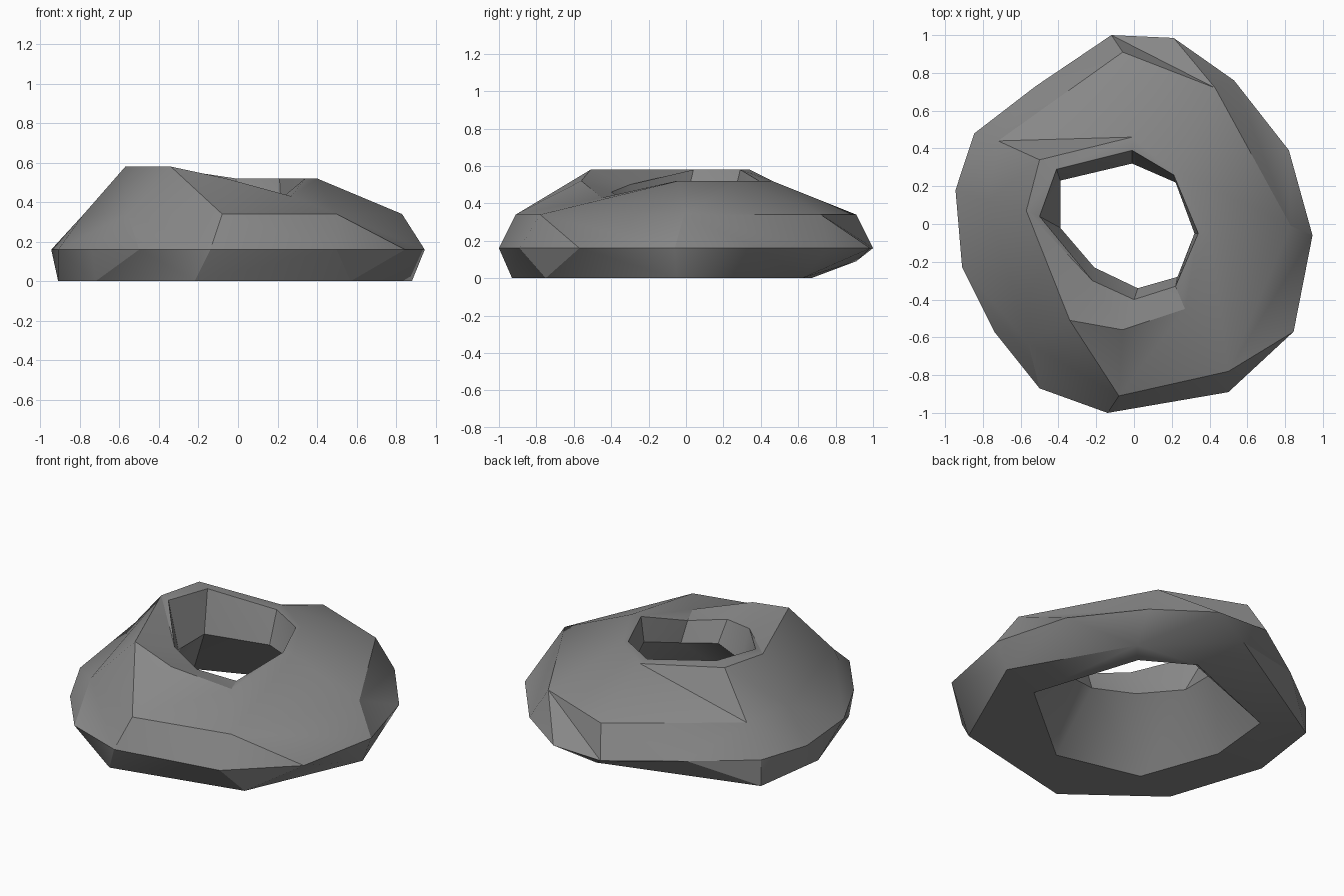
import bpy
import bmesh
import math

old = bpy.data.objects.get("Cube")
if old:
    bpy.data.objects.remove(old, do_unlink=True)

stone = bpy.data.materials.new("stone_grey")
stone.use_nodes = True
grey = (0.25, 0.25, 0.25, 1)
stone.diffuse_color = grey
shader = stone.node_tree.nodes["Principled BSDF"]
shader.inputs["Base Color"].default_value = grey
shader.inputs["Roughness"].default_value = 0.8

bm = bmesh.new()


def angle_of(vert):
    return math.atan2(vert.co.y, vert.co.x)


def add_ring(points, height=0.0):
    """Create one loop of vertices, ordered around the hole."""
    verts = []
    for point in points:
        level = point[2] if len(point) == 3 else height
        verts.append(bm.verts.new((point[0], point[1], level)))
    return sorted(verts, key=angle_of)


def unrolled_angle(ring, index):
    turns, place = divmod(index, len(ring))
    return angle_of(ring[place]) + turns * math.tau


def stitch(ring_a, ring_b):
    """Join two loops with triangles, walking both around together."""
    count_a, count_b = len(ring_a), len(ring_b)
    i = j = 0
    while i < count_a or j < count_b:
        a, b = ring_a[i % count_a], ring_b[j % count_b]
        step_a = j == count_b or (
            i < count_a
            and unrolled_angle(ring_a, i + 1) <= unrolled_angle(ring_b, j + 1)
        )
        if step_a:
            i += 1
            bm.faces.new((a, ring_a[i % count_a], b))
        else:
            j += 1
            bm.faces.new((a, ring_b[j % count_b], b))


def nearest(ring, x, y):
    return min(ring, key=lambda v: math.hypot(v.co.x - x, v.co.y - y))


def turn_edge(ring_a, spot_a, ring_b, spot_b):
    """Swap the diagonal between two facets."""
    edge = bm.edges.get((nearest(ring_a, *spot_a), nearest(ring_b, *spot_b)))
    if edge:
        bmesh.ops.rotate_edges(bm, edges=[edge])


# Underside: inner and outer outlines, the back edge lifted off the ground
base_inner = add_ring([
    (.6, -.15), (.39, .5), (.1, .67), (-.58, .4), (-.62, -.01),
    (-.45, -.48), (.06, -.6),
])
base_outer = add_ring([
    (.88, -.05), (.5, .62), (-.03, .91, .09), (-.845, .48),
    (-.91, .02), (-.72, -.55), (-.22, -.93), (.57, -.75),
])

# Widest outline
equator = add_ring([
    (.945, -.06), (.82, .39), (.53, .76), (.21, .985), (-.12, 1),
    (-.52, .73), (-.845, .48), (-.945, .18), (-.91, -.23),
    (-.74, -.57), (-.5, -.87), (-.14, -1), (.5, -.89), (.845, -.57),
], .16)

# Shoulder and uneven crest
shoulder = add_ring([
    (.83, -.01), (.43, .72), (-.06, .91), (-.72, .44),
    (-.78, .12), (-.56, -.63), (-.08, -.91), (.5, -.78),
], .34)
crest = add_ring([
    (.4, -.04), (.23, .28), (-.01, .46), (-.5, .34, .58),
    (-.57, .07, .58), (-.34, -.51, .58), (-.06, -.56), (.27, -.45, .43),
], .52)

# Lip of the hole and its narrow throat
lip = add_ring([
    (.34, -.05), (.21, .26), (-.01, .39), (-.41, .29, .58),
    (-.5, .04, .58), (-.22, -.3, .5), (0, -.4, .46), (.22, -.33, .42),
], .52)
throat = add_ring([
    (.32, -.05, .37), (.22, .22), (-.01, .32), (-.39, .23),
    (-.39, -.02), (-.21, -.23), (.02, -.34), (.23, -.28, .3),
], .33)

# Stitch the loops into one closed shell
loops = [base_inner, base_outer, equator, shoulder, crest, lip, throat]
for ring, following in zip(loops, loops[1:] + loops[:1]):
    stitch(ring, following)
bmesh.ops.recalc_face_normals(bm, faces=bm.faces)

# Fold lines of the front slope, back ledge, back rim and lower side
turn_edge(shoulder, (-.56, -.63), crest, (-.06, -.56))
turn_edge(shoulder, (-.06, .91), crest, (-.5, .34))
turn_edge(equator, (.21, .985), shoulder, (-.06, .91))
turn_edge(base_outer, (.57, -.75), equator, (.945, -.06))

mesh = bpy.data.meshes.new("ring_rock")
bm.to_mesh(mesh)
bm.free()
mesh.materials.append(stone)
rock = bpy.data.objects.new("ring_rock", mesh)
bpy.context.collection.objects.link(rock)

# Soft facets with sharp creases
bpy.ops.object.select_all(action="DESELECT")
rock.select_set(True)
bpy.context.view_layer.objects.active = rock
bpy.ops.object.shade_smooth_by_angle(angle=math.radians(30))
